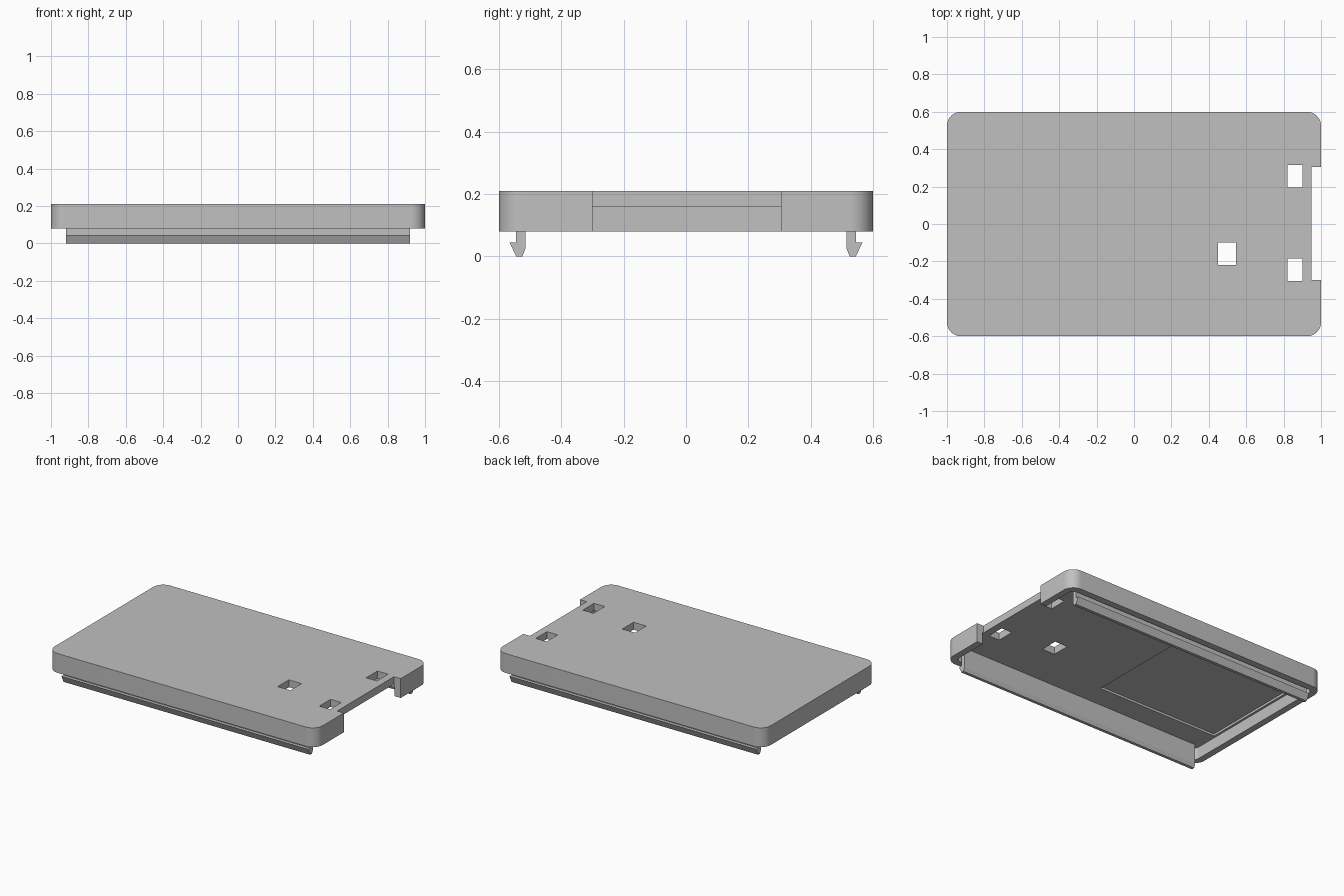
import bpy, bmesh
from math import cos, sin, pi

if "Cube" in bpy.data.objects:
    bpy.data.objects.remove(bpy.data.objects["Cube"])

TOP, RIM, PLATE = 0.21, 0.08, 0.16
WALL, RADIUS = 0.045, 0.075

grey = bpy.data.materials.new("plain grey")
grey.use_nodes = True
colour = (0.53, 0.53, 0.53, 1)
grey.diffuse_color = colour
grey.node_tree.nodes["Principled BSDF"].inputs["Base Color"].default_value = colour


def extrude(name, points, offset):
    """Solid made by sweeping a closed 3D outline along an offset."""
    bm = bmesh.new()
    face = bm.faces.new([bm.verts.new(p) for p in points])
    swept = bmesh.ops.extrude_face_region(bm, geom=[face])["geom"]
    bmesh.ops.translate(bm, vec=offset,
                        verts=[v for v in swept if isinstance(v, bmesh.types.BMVert)])
    bmesh.ops.recalc_face_normals(bm, faces=bm.faces)
    mesh = bpy.data.meshes.new(name)
    bm.to_mesh(mesh)
    bm.free()
    mesh.materials.append(grey)
    obj = bpy.data.objects.new(name, mesh)
    bpy.context.collection.objects.link(obj)
    return obj


def rounded_slab(name, half_x, half_y, radius, z0, z1, steps=10):
    points = []
    for corner, (sx, sy) in enumerate([(1, 1), (-1, 1), (-1, -1), (1, -1)]):
        for i in range(steps + 1):
            a = (corner + i / steps) * pi / 2
            points.append((sx * (half_x - radius) + radius * cos(a),
                           sy * (half_y - radius) + radius * sin(a), z0))
    return extrude(name, points, (0, 0, z1 - z0))


def box(name, x0, x1, y0, y1, z0, z1):
    return extrude(name, [(x0, y0, z0), (x1, y0, z0), (x1, y1, z0), (x0, y1, z0)],
                   (0, 0, z1 - z0))


# Lid shell: rounded slab hollowed from below
lid = rounded_slab("lid_shell", 1.0, 0.6, RADIUS, RIM, TOP)
cutters = [
    rounded_slab("cavity_cutter", 1 - WALL, 0.6 - WALL, RADIUS - WALL, 0, PLATE),
    # shallow recess in the underside
    box("recess_cutter", -0.94, -0.035, -0.36, 0.36, 0.1, PLATE + 0.015),
    # connector notch in the end wall
    box("notch_cutter", 0.95, 1.1, -0.3, 0.305, 0, 0.3),
    # openings through the plate
    box("upper_opening_cutter", 0.82, 0.9, 0.195, 0.315, 0, 0.3),
    box("lower_opening_cutter", 0.82, 0.9, -0.305, -0.185, 0, 0.3),
    box("middle_opening_cutter", 0.45, 0.545, -0.22, -0.1, 0, 0.3),
]
for cutter in cutters:
    cutter.hide_render = True
    mod = lid.modifiers.new(cutter.name, "BOOLEAN")
    mod.operation, mod.solver, mod.object = "DIFFERENCE", "EXACT", cutter

# Bake the cuts and drop the cutters
bpy.context.view_layer.update()
graph = bpy.context.evaluated_depsgraph_get()
baked = bpy.data.meshes.new_from_object(lid.evaluated_get(graph))
lid.modifiers.clear()
lid.data = baked
for cutter in cutters:
    bpy.data.objects.remove(cutter)

# Long snap rails with an outward barb, one per side
barb = [(0.515, PLATE + 0.005), (0.515, 0.025), (0.525, 0), (0.545, 0),
        (0.566, 0.045), (0.545, 0.045), (0.545, PLATE + 0.005)]
for name, side in (("front_snap_rail", -1), ("back_snap_rail", 1)):
    extrude(name, [(-0.92, side * y, z) for y, z in barb], (1.84, 0, 0))

# Smooth corners, crisp edges
bpy.ops.object.select_all(action="DESELECT")
lid.select_set(True)
bpy.context.view_layer.objects.active = lid
bpy.ops.object.shade_smooth_by_angle()
